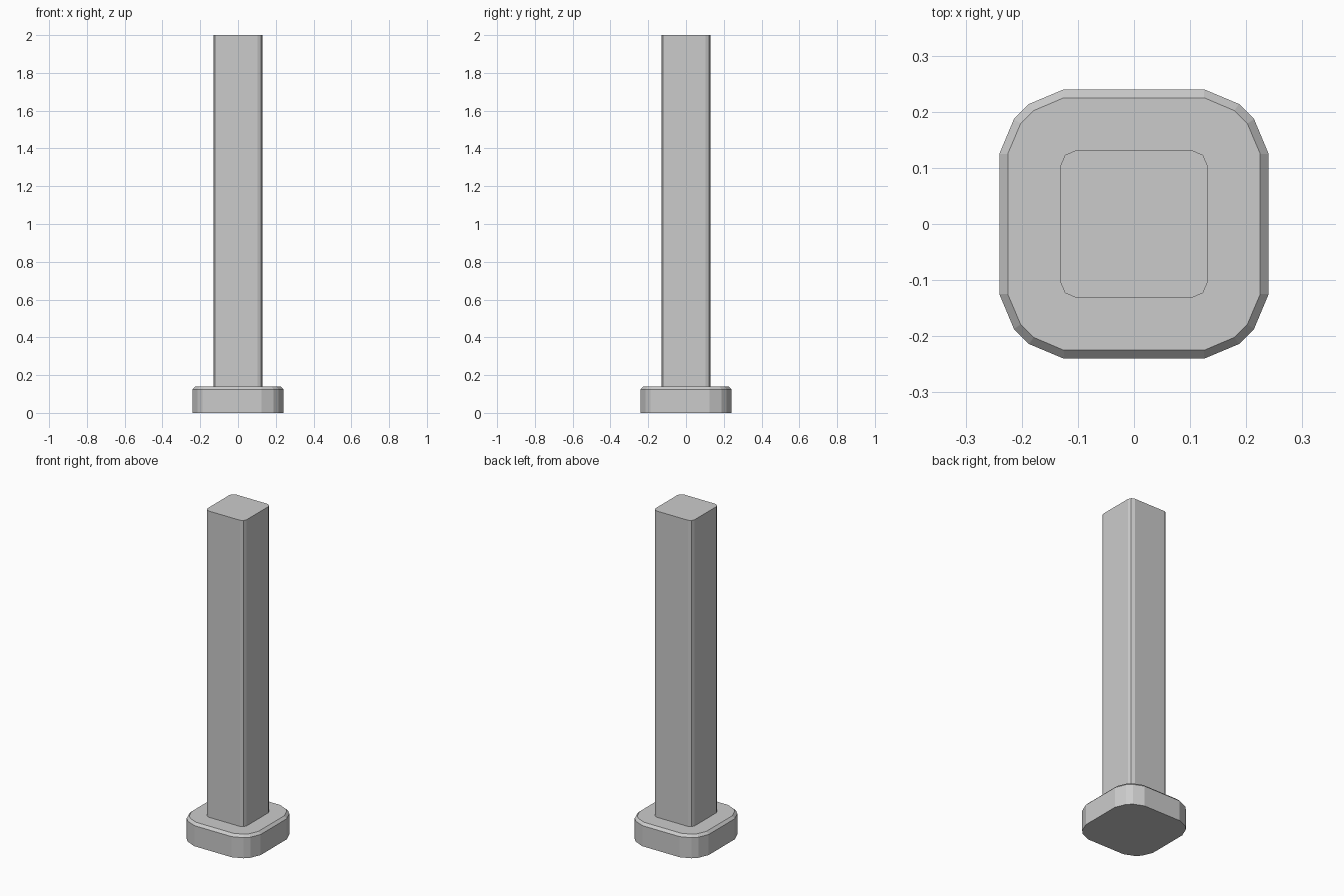
import bpy
import bmesh

if "Cube" in bpy.data.objects:
    bpy.data.objects.remove(bpy.data.objects["Cube"])


def ring_from_corner(corner):
    """Repeat one corner's points (counter-clockwise) around all four corners."""
    pts, ring = list(corner), []
    for _ in range(4):
        ring += pts
        pts = [(-y, x) for x, y in pts]
    return ring


def loft(name, sections):
    """Build a closed solid through (corner, z) sections, bottom to top."""
    bm = bmesh.new()
    rings = [[bm.verts.new((x, y, z)) for x, y in ring_from_corner(c)]
             for c, z in sections]
    n = len(rings[0])
    for low, high in zip(rings, rings[1:]):
        for i in range(n):
            j = (i + 1) % n
            bm.faces.new((low[i], low[j], high[j], high[i]))
    bm.faces.new(rings[0][::-1])
    bm.faces.new(rings[-1])
    mesh = bpy.data.meshes.new(name)
    bm.to_mesh(mesh)
    bm.free()
    obj = bpy.data.objects.new(name, mesh)
    bpy.context.collection.objects.link(obj)
    return obj


# Rounded-square foot with a chamfered top edge
foot_outer = [(0.24, 0.125), (0.214, 0.187), (0.187, 0.214), (0.125, 0.24)]
foot_inner = [(0.225, 0.125), (0.202, 0.179), (0.179, 0.202), (0.125, 0.225)]
loft("foot", [(foot_outer, 0.0), (foot_outer, 0.125), (foot_inner, 0.14)])

# Square post with softened corners
post_corner = [(0.131, 0.104), (0.123, 0.123), (0.104, 0.131)]
loft("post", [(post_corner, 0.14), (post_corner, 2.0)])
